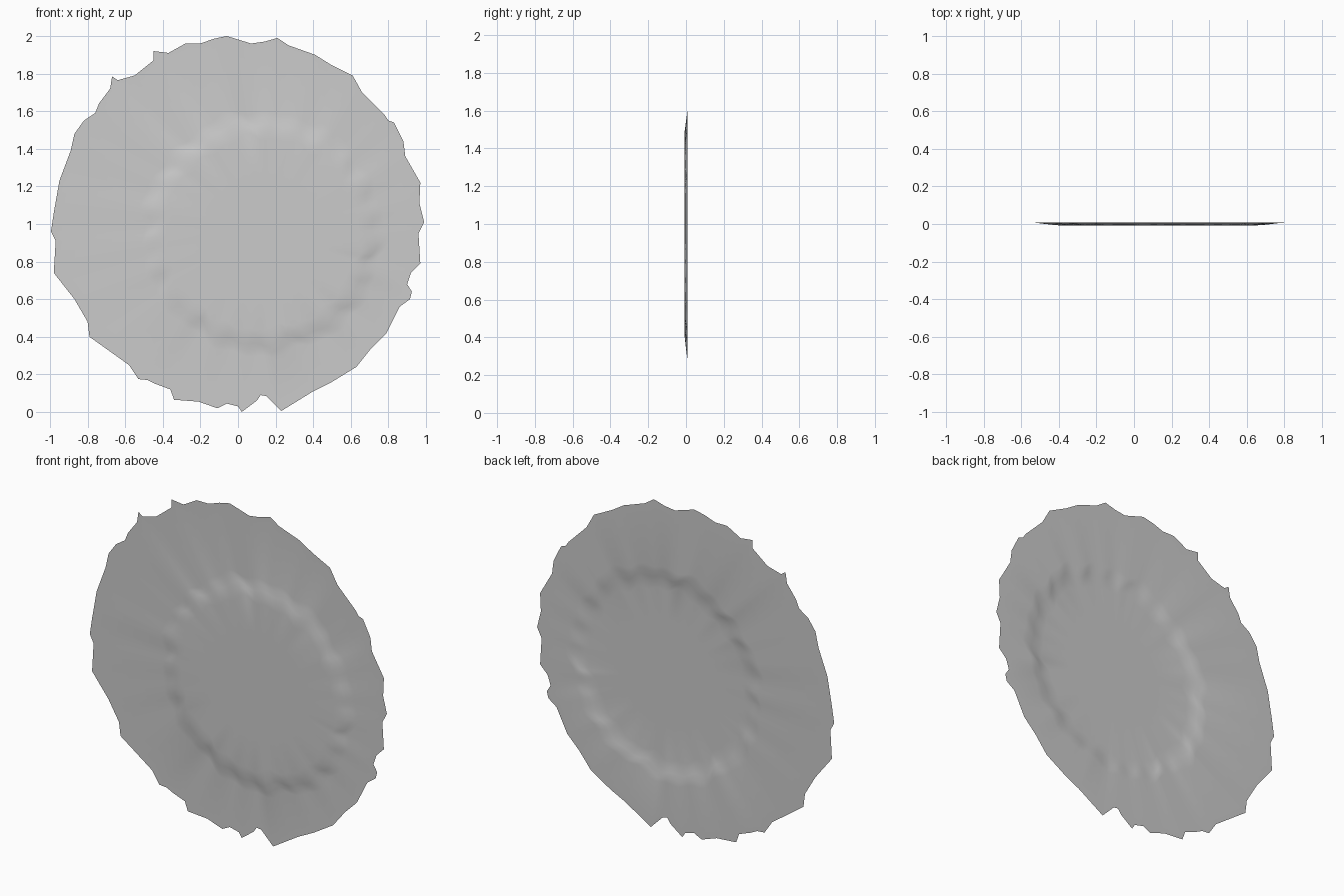
import bpy, bmesh, math

if "Cube" in bpy.data.objects:
    bpy.data.objects.remove(bpy.data.objects["Cube"])

# Ragged outline of the sheet, clockwise from the top (x, z)
OUTLINE = [
    (-.06, 2), (.07, 1.96), (.14, 1.97), (.21, 1.99), (.27, 1.95), (.41, 1.90),
    (.49, 1.85), (.61, 1.79), (.66, 1.70), (.72, 1.64), (.78, 1.58), (.80, 1.55),
    (.83, 1.54), (.88, 1.44), (.89, 1.36), (.97, 1.22), (.965, 1.11), (.99, 1.01),
    (.96, .95), (.97, .79), (.92, .74), (.90, .68), (.925, .64), (.915, .60),
    (.86, .56), (.79, .42), (.71, .34), (.63, .24), (.50, .16), (.40, .11),
    (.23, .005), (.15, .085), (.12, .09), (.10, .06), (.02, 0), (0, .03),
    (-.06, .045), (-.11, .02), (-.21, .055), (-.34, .065), (-.36, .12),
    (-.44, .15), (-.48, .17), (-.53, .175), (-.58, .25), (-.79, .40),
    (-.80, .48), (-.87, .60), (-.98, .74), (-.97, .91), (-.995, .96),
    (-.98, 1.06), (-.95, 1.23), (-.89, 1.39), (-.87, 1.48), (-.82, 1.55),
    (-.76, 1.59), (-.74, 1.64), (-.68, 1.72), (-.67, 1.785), (-.64, 1.765),
    (-.55, 1.79), (-.45, 1.87), (-.45, 1.92), (-.37, 1.91), (-.28, 1.96),
    (-.20, 1.96), (-.13, 1.985)]
CX, CZ, SUB, H = 0.13, 0.95, 3, 0.007   # centre of the raised middle, half depth


def wave(a, phase):
    return (math.sin(7 * a + phase) + math.sin(13 * a + 2 * phase)
            + math.sin(23 * a + 3 * phase)) / 3


# Subdivide the outline
rim = []
for (x0, z0), (x1, z1) in zip(OUTLINE, OUTLINE[1:] + OUTLINE[:1]):
    for k in range(SUB):
        t = k / SUB
        rim.append((x0 + (x1 - x0) * t, z0 + (z1 - z0) * t))

# Concentric rings: flat border, wrinkled slope, flat raised middle
bm = bmesh.new()
SLOPE = [(.65, 1), (.62, .75), (.585, 0), (.55, -.75), (.51, -1), (.3, -1)]
rings = [[bm.verts.new((x, H, z)) for x, z in rim]]
for n, (r, h) in enumerate(SLOPE):
    ring = []
    for x, z in rim:
        a = math.atan2(z - CZ, x - CX)
        rr = r + .03 * wave(a, 1 + .25 * n)
        y = h * H + (.004 * wave(a, 2) if abs(h) < 1 else 0)
        ring.append(bm.verts.new((CX + rr * math.cos(a), max(-H, min(H, y)),
                                  CZ + rr * math.sin(a))))
    rings.append(ring)
N = len(rim)
for outer, inner in zip(rings, rings[1:]):
    for i in range(N):
        j = (i + 1) % N
        bm.faces.new((outer[i], inner[i], inner[j], outer[j]))
mid = bm.verts.new((CX, -H, CZ))
for i in range(N):
    bm.faces.new((rings[-1][i], mid, rings[-1][(i + 1) % N]))
bm.normal_update()
# Face the sheet towards the front
if sum(f.normal.y * f.calc_area() for f in bm.faces) > 0:
    bmesh.ops.reverse_faces(bm, faces=bm.faces[:])
for f in bm.faces:
    f.smooth = True

mesh = bpy.data.meshes.new("ragged_disc")
bm.to_mesh(mesh)
bm.free()
bpy.context.collection.objects.link(bpy.data.objects.new("ragged_disc", mesh))
